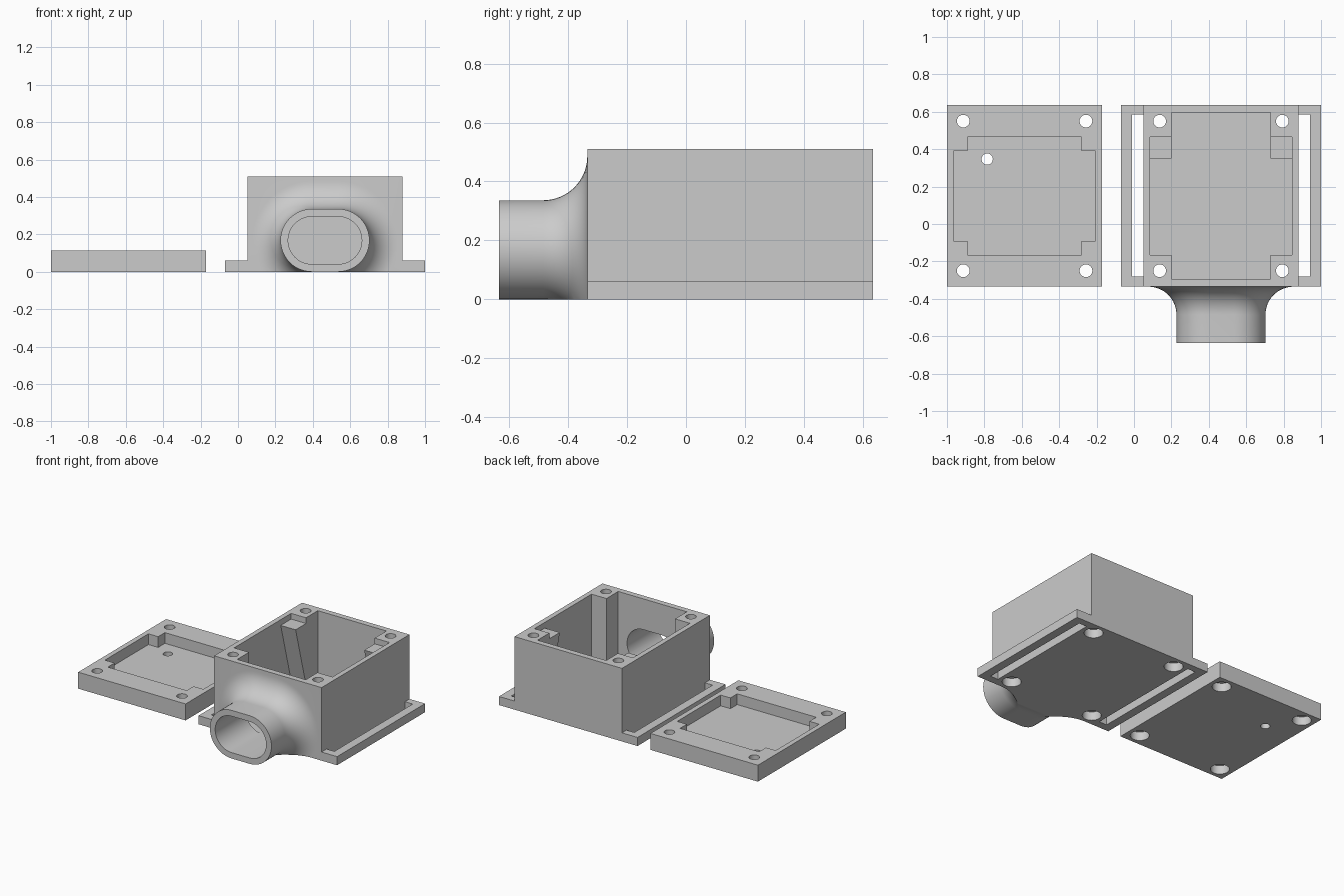
import bpy, bmesh, math
from mathutils import Vector

if "Cube" in bpy.data.objects:
    bpy.data.objects.remove(bpy.data.objects["Cube"])

Y0, Y1 = -0.335, 0.635
BOX_CX, LID_CX = 0.465, -0.585


def finish(bm, name):
    bmesh.ops.recalc_face_normals(bm, faces=bm.faces)
    me = bpy.data.meshes.new(name)
    bm.to_mesh(me)
    bm.free()
    ob = bpy.data.objects.new(name, me)
    bpy.context.collection.objects.link(ob)
    return ob


def loft(name, rings):
    bm = bmesh.new()
    loops = [[bm.verts.new(p) for p in r] for r in rings]
    n = len(loops[0])
    for a, b in zip(loops, loops[1:]):
        for i in range(n):
            j = (i + 1) % n
            bm.faces.new((a[i], a[j], b[j], b[i]))
    bm.faces.new(loops[0])
    bm.faces.new(loops[-1])
    return finish(bm, name)


def prism(name, pts, z0, z1):
    return loft(name, [[(x, y, z) for x, y in pts] for z in (z0, z1)])


def box(name, x0, x1, y0, y1, z0, z1):
    return prism(name, [(x0, y0), (x1, y0), (x1, y1), (x0, y1)], z0, z1)


def cylinder(name, x, y, r, z0, z1):
    n = 40
    return prism(name, [(x + r * math.cos(2 * math.pi * i / n),
                         y + r * math.sin(2 * math.pi * i / n)) for i in range(n)], z0, z1)


def stadium(r, y, half=0.07, n=24):
    pts = []
    for side in (1, -1):
        for i in range(n + 1):
            a = -math.pi / 2 + math.pi * i / n
            pts.append((BOX_CX + side * (half + r * math.cos(a)), y,
                        0.168 + side * r * math.sin(a)))
    return pts


def plus(cx, wide, narrow, inner, outer):
    # rectangle with its four corners notched out; inner/outer are y ranges
    (a, b), (c, d) = inner, outer
    return [(cx + x, y) for x, y in (
        (-narrow, c), (narrow, c), (narrow, a), (wide, a), (wide, b), (narrow, b),
        (narrow, d), (-narrow, d), (-narrow, b), (-wide, b), (-wide, a), (-narrow, a))]


def combine(ob, other, op):
    m = ob.modifiers.new("bool", 'BOOLEAN')
    m.operation, m.solver, m.object = op, 'EXACT', other
    bpy.ops.object.select_all(action='DESELECT')
    bpy.context.view_layer.objects.active = ob
    ob.select_set(True)
    bpy.ops.object.modifier_apply(modifier=m.name)
    bpy.data.objects.remove(other, do_unlink=True)


def screw_holes(ob, cx):
    for x in (cx - 0.328, cx + 0.328):
        for y in (-0.25, 0.55):
            combine(ob, cylinder("hole", x, y, 0.034, -0.1, 0.7), 'DIFFERENCE')
            combine(ob, cylinder("counterbore", x, y, 0.06, -0.1, 0.06), 'DIFFERENCE')


def smooth(ob):
    bpy.ops.object.select_all(action='DESELECT')
    bpy.context.view_layer.objects.active = ob
    ob.select_set(True)
    bpy.ops.object.shade_smooth_by_angle(angle=math.radians(25))


# Lid with notched pocket, screw holes and a small wire hole
lid = box("lid", -1, -0.17, Y0, Y1, 0, 0.115)
combine(lid, prism("pocket", plus(LID_CX, 0.38, 0.305, (-0.09, 0.39), (-0.165, 0.465)),
                   0.04, 0.3), 'DIFFERENCE')
combine(lid, cylinder("hole", -0.785, 0.347, 0.03, -0.1, 0.3), 'DIFFERENCE')
screw_holes(lid, LID_CX)
smooth(lid)

# Housing: T-shaped outline of box and mounting flange, extruded along y
outline = [(-0.07, 0), (1, 0), (1, 0.06), (0.88, 0.06), (0.88, 0.51),
           (0.05, 0.51), (0.05, 0.06), (-0.07, 0.06)]
housing = loft("housing", [[(x, y, z) for x, z in outline] for y in (Y0, Y1)])

# Oblong spout with a fillet flaring into the front wall, cut flat at the ground
R, F = 0.168, 0.15
rings = [stadium(R, -0.635)]
for i in range(17):
    a = math.pi / 2 * i / 16
    rings.append(stadium(R + F * (1 - math.cos(a)), Y0 - F + F * math.sin(a)))
rings.append(stadium(R + F, Y0 + 0.015))
spout = loft("spout", rings)
combine(spout, box("ground_cut", -1, 2, -1, 1, -1, 0), 'DIFFERENCE')
combine(housing, spout, 'UNION')

# Cavity, spout bore, strap slots and screw holes
combine(housing, prism("cavity", plus(BOX_CX, 0.38, 0.265, (-0.165, 0.465), (-0.295, 0.595)),
                       0.04, 0.7), 'DIFFERENCE')
combine(housing, loft("bore", [stadium(0.127, y) for y in (-0.8, -0.25)]), 'DIFFERENCE')
for x0, x1 in ((-0.01, 0.05), (0.88, 0.94)):
    combine(housing, box("slot", x0, x1, -0.28, 0.585, -0.1, 0.2), 'DIFFERENCE')
screw_holes(housing, BOX_CX)

# Tapered support ledges in the two back corners
wedge = [(0.35, 0.47), (0.48, 0.47), (0.48, 0.03), (0.465, 0.04)]
for x0, x1 in ((0.07, 0.2), (0.73, 0.86)):
    combine(housing, loft("ledge", [[(x, y, z) for y, z in wedge] for x in (x0, x1)]), 'UNION')
smooth(housing)
